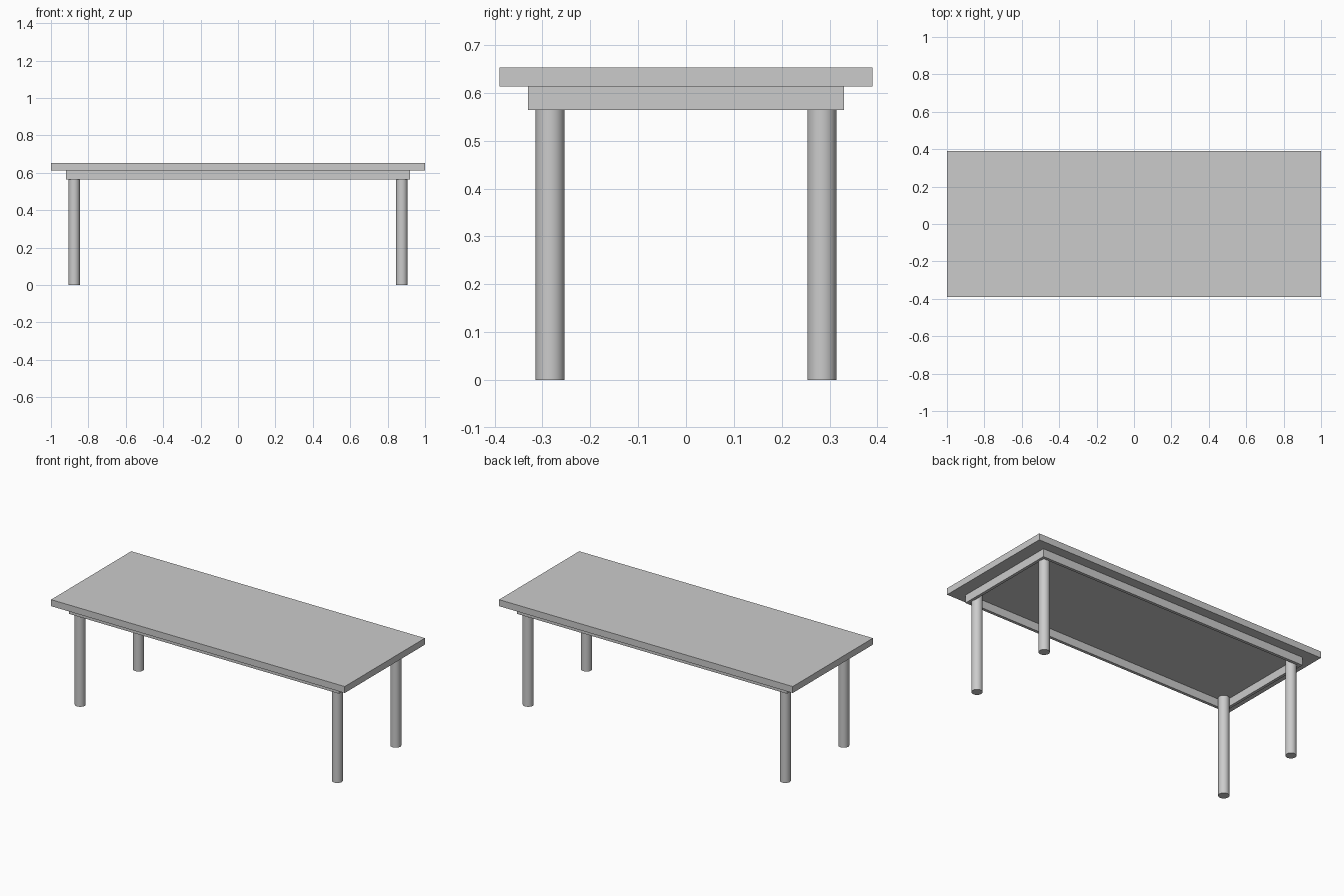
import bpy

if "Cube" in bpy.data.objects:
    bpy.data.objects.remove(bpy.data.objects["Cube"])

TOP_Z, TOP_H = 0.613, 0.04      # underside height and thickness of the top
RAIL_Z, RAIL_T = 0.564, 0.018   # rail bottom height and thickness
RAIL_X, RAIL_Y = 0.92, 0.33     # outer half sizes of the rail frame
LEG_X, LEG_Y, LEG_R = 0.876, 0.284, 0.0305


def box(name, size, center):
    bpy.ops.mesh.primitive_cube_add(size=1, location=center)
    obj = bpy.context.object
    obj.name = name
    obj.scale = size
    bpy.ops.object.transform_apply(location=False, rotation=False, scale=True)
    return obj


# table top
box("table_top", (2.0, 0.78, TOP_H), (0, 0, TOP_Z + TOP_H / 2))

# open frame of rails under the top
rail_h = TOP_Z - RAIL_Z
rail_mid = RAIL_Z + rail_h / 2
for s, long_name, short_name in ((-1, "front_rail", "left_rail"), (1, "back_rail", "right_rail")):
    box(long_name, (2 * RAIL_X, RAIL_T, rail_h), (0, s * (RAIL_Y - RAIL_T / 2), rail_mid))
    box(short_name, (RAIL_T, 2 * (RAIL_Y - RAIL_T), rail_h), (s * (RAIL_X - RAIL_T / 2), 0, rail_mid))

# round legs inside the frame corners
for sx, side in ((-1, "left"), (1, "right")):
    for sy, end in ((-1, "front"), (1, "back")):
        bpy.ops.mesh.primitive_cylinder_add(vertices=32, radius=LEG_R, depth=TOP_Z,
                                            location=(sx * LEG_X, sy * LEG_Y, TOP_Z / 2))
        bpy.context.object.name = f"{end}_{side}_leg"
        bpy.ops.object.shade_smooth_by_angle()
